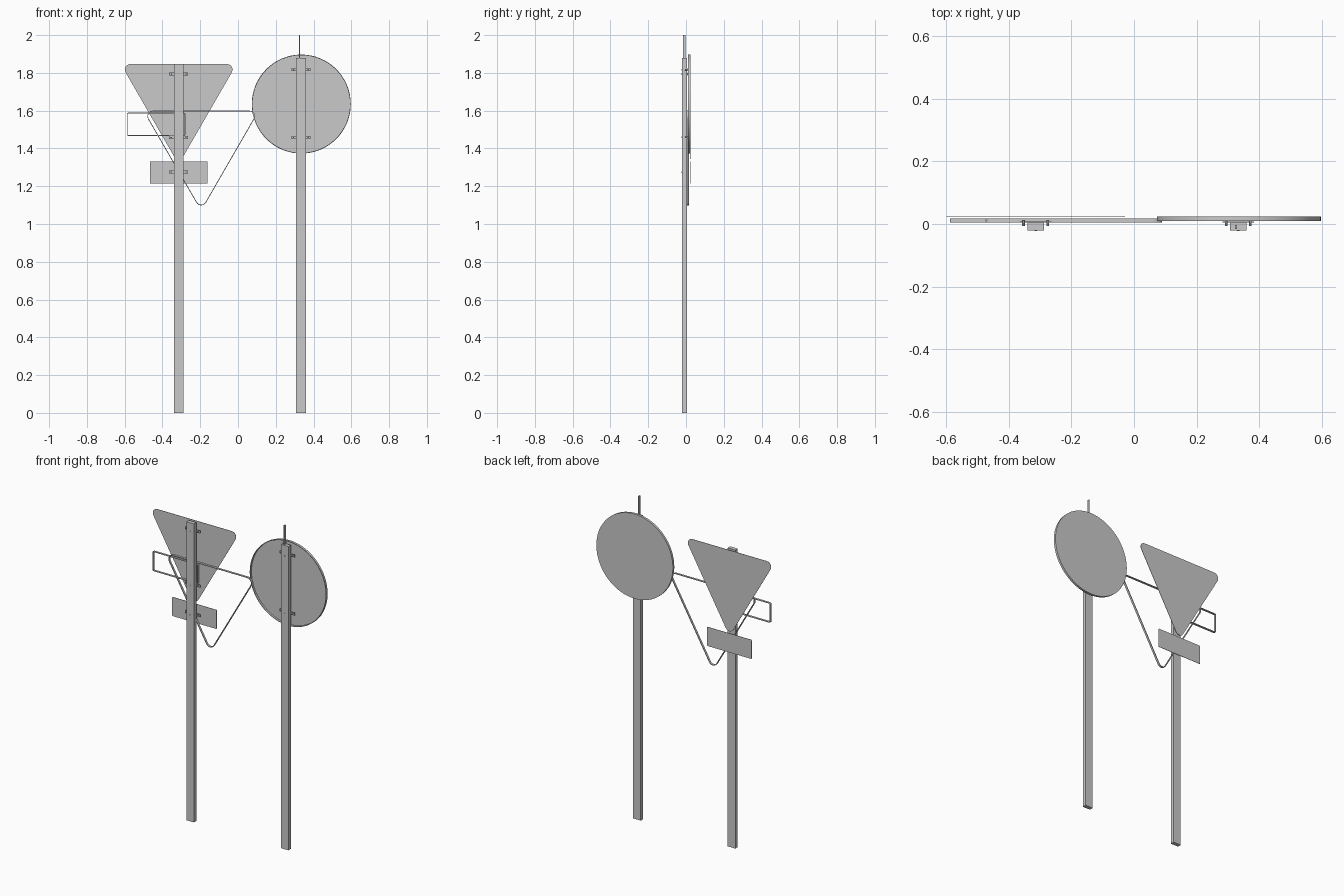
import bpy
import bmesh
from math import sin, cos, pi, sqrt
from mathutils import Vector

cube = bpy.data.objects.get("Cube")
if cube:
    bpy.data.objects.remove(cube)

metal = bpy.data.materials.new("grey_metal")
metal.use_nodes = True
GREY = (0.59, 0.59, 0.59, 1)
metal.diffuse_color = GREY
metal.node_tree.nodes["Principled BSDF"].inputs["Base Color"].default_value = GREY


def finish(name, bm):
    bmesh.ops.recalc_face_normals(bm, faces=bm.faces)
    mesh = bpy.data.meshes.new(name)
    bm.to_mesh(mesh)
    bm.free()
    mesh.materials.append(metal)
    obj = bpy.data.objects.new(name, mesh)
    bpy.context.collection.objects.link(obj)
    return obj


def box(name, x, y, z):
    """Box from three (low, high) ranges."""
    bm = bmesh.new()
    bmesh.ops.create_cube(bm, size=1)
    for v in bm.verts:
        v.co = Vector([(r[0] + r[1]) / 2 + c * (r[1] - r[0])
                       for r, c in zip((x, y, z), v.co)])
    return finish(name, bm)


def rounded(centres, radius, steps=6):
    """Outline around corner centres given counter-clockwise as (x, z, start angle, sweep)."""
    return [(x + radius * cos(a + s * i / steps), z + radius * sin(a + s * i / steps))
            for x, z, a, s in centres for i in range(steps + 1)]


def triangle(x, top, radius=0.03, side=0.51):
    """Corner centres of a triangle pointing down."""
    z, h = top - radius, side * sqrt(3) / 2
    sweep = 2 * pi / 3
    return [(x + side / 2, z, -pi / 6, sweep),
            (x - side / 2, z, pi / 2, sweep),
            (x, z - h, pi * 7 / 6, sweep)]


def rectangle(x, z, radius):
    """Corner centres of a rectangle from (low, high) ranges."""
    lo_x, hi_x, lo_z, hi_z = x[0] + radius, x[1] - radius, z[0] + radius, z[1] - radius
    return [(px, pz, i * pi / 2, pi / 2) for i, (px, pz) in enumerate(
        [(hi_x, hi_z), (lo_x, hi_z), (lo_x, lo_z), (hi_x, lo_z)])]


def circle(x, z, radius, count=64):
    return [(x + radius * cos(2 * pi * i / count), z + radius * sin(2 * pi * i / count))
            for i in range(count)]


def plate(name, outline, y):
    bm = bmesh.new()
    front, back = ([bm.verts.new((px, d, pz)) for px, pz in outline] for d in y)
    bm.faces.new(front)
    bm.faces.new(back[::-1])
    n = len(outline)
    for i in range(n):
        j = (i + 1) % n
        bm.faces.new((front[i], back[i], back[j], front[j]))
    return finish(name, bm)


def band(name, outer, inner, y):
    """Closed edging strip between two matching outlines."""
    bm = bmesh.new()
    loops = [[bm.verts.new((px, d, pz)) for px, pz in line]
             for line, d in ((outer, y[0]), (outer, y[1]), (inner, y[1]), (inner, y[0]))]
    n = len(outer)
    for k in range(4):
        a, b = loops[k], loops[(k + 1) % 4]
        for i in range(n):
            j = (i + 1) % n
            bm.faces.new((a[i], b[i], b[j], a[j]))
    return finish(name, bm)


def bolt(name, x, y, z, radius=0.004):
    bm = bmesh.new()
    bmesh.ops.create_cone(bm, cap_ends=True, segments=8, radius1=radius,
                          radius2=radius, depth=y[1] - y[0])
    for v in bm.verts:
        px, py, pz = v.co
        v.co = (x + px, (y[0] + y[1]) / 2 + pz, z + py)
    return finish(name, bm)


LEFT_X, RIGHT_X = 0.333, -0.314
EDGE_Y = (0.004, 0.017)
SIGN_Y = (0.022, 0.024)
THICK = 0.004

# Posts with their clamps
for side, x, top, clamps in (("left", LEFT_X, 1.88, (1.817, 1.458)),
                             ("right", RIGHT_X, 1.847, (1.793, 1.458, 1.275))):
    box(side + "_post", (x - 0.026, x + 0.026), (-0.02, 0.004), (0, top))
    for n, z in enumerate(clamps):
        tag = f"{side}_clamp_{n}"
        box(tag, (x - 0.05, x + 0.05), (0.004, 0.008), (z - 0.008, z + 0.008))
        bolt(tag + "_front_bolt", x, (-0.023, -0.018), z)
        for s in (-1, 1):
            bolt(f"{tag}_side_bolt_{s}", x + s * 0.039, (-0.006, 0.013), z)

# Thin strip standing on the left post
box("top_strip", (0.323, 0.329), (-0.016, -0.003), (1.84, 2.0))

# Round sign with its edging
disc = plate("round_sign", circle(LEFT_X + 0.002, 1.635, 0.26), SIGN_Y)
rim = band("round_edging", circle(LEFT_X + 0.002, 1.635, 0.262),
           circle(LEFT_X + 0.002, 1.635, 0.258), (0.01, 0.024))

# Triangular sign and its separate edging
plate("triangle_sign", rounded(triangle(RIGHT_X, 1.847), 0.03), SIGN_Y)
loose = triangle(-0.195, 1.6)
tri_rim = band("triangle_edging", rounded(loose, 0.03),
               rounded(loose, 0.03 - THICK), EDGE_Y)

# Rectangular sign and its separate edging
plate("rectangle_sign", rounded(rectangle((-0.466, -0.161), (1.214, 1.332), 0.005), 0.005, 3),
      SIGN_Y)
frame = rectangle((-0.588, -0.279), (1.467, 1.589), 0.006)
band("rectangle_edging", rounded(frame, 0.006, 3), rounded(frame, 0.006 - THICK, 3), EDGE_Y)

# Smooth the curved edges only
for obj in (disc, rim, tri_rim):
    bpy.ops.object.select_all(action="DESELECT")
    obj.select_set(True)
    bpy.context.view_layer.objects.active = obj
    bpy.ops.object.shade_smooth_by_angle(angle=pi / 6)
